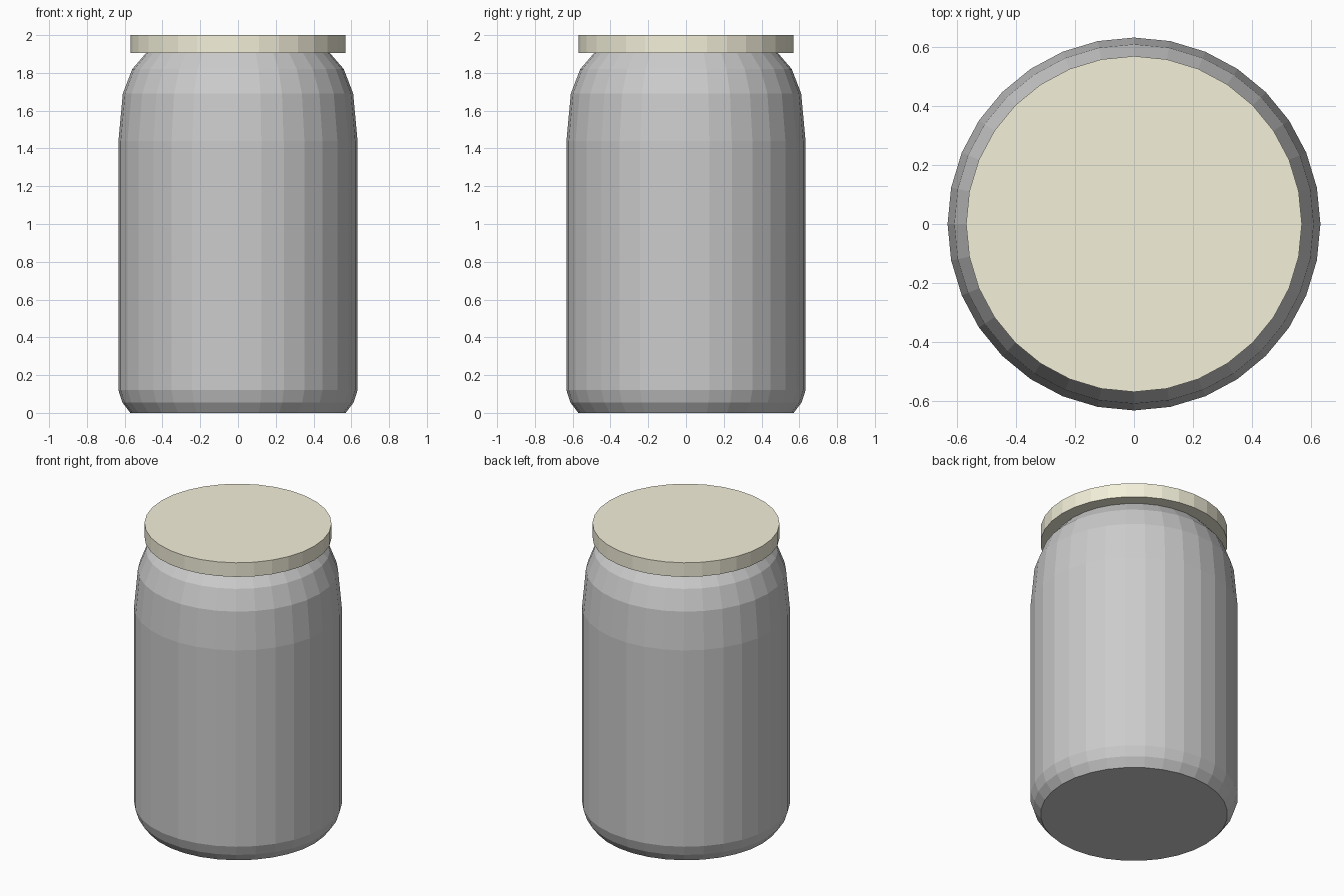
import bpy, bmesh, math

if "Cube" in bpy.data.objects:
    bpy.data.objects.remove(bpy.data.objects["Cube"])

SIDES = 32


def lathe(name, profile, color=None):
    """Closed flat-shaded solid of revolution from (radius, z) points."""
    bm = bmesh.new()
    rings = []
    for r, z in profile:
        rings.append([bm.verts.new((r * math.cos(2 * math.pi * i / SIDES),
                                    r * math.sin(2 * math.pi * i / SIDES), z))
                      for i in range(SIDES)])
    for low, high in zip(rings, rings[1:]):
        for i in range(SIDES):
            j = (i + 1) % SIDES
            bm.faces.new((low[i], low[j], high[j], high[i]))
    bm.faces.new(rings[0][::-1])
    bm.faces.new(rings[-1])
    mesh = bpy.data.meshes.new(name)
    bm.to_mesh(mesh)
    bm.free()
    obj = bpy.data.objects.new(name, mesh)
    bpy.context.collection.objects.link(obj)
    if color:
        mat = bpy.data.materials.new(name + "_paint")
        mat.diffuse_color = color
        mat.use_nodes = True
        mat.node_tree.nodes["Principled BSDF"].inputs["Base Color"].default_value = mat.diffuse_color
        mesh.materials.append(mat)
    return obj


# Jar body: bevelled foot, straight wall, rounded shoulder
lathe("jar_body", [(0.57, 0.0), (0.612, 0.055), (0.633, 0.12), (0.633, 1.44),
                   (0.61, 1.69), (0.56, 1.82), (0.487, 1.905)])

# Flat cream lid
lathe("lid", [(0.57, 1.905), (0.57, 2.0)], (0.9, 0.87, 0.7, 1))
